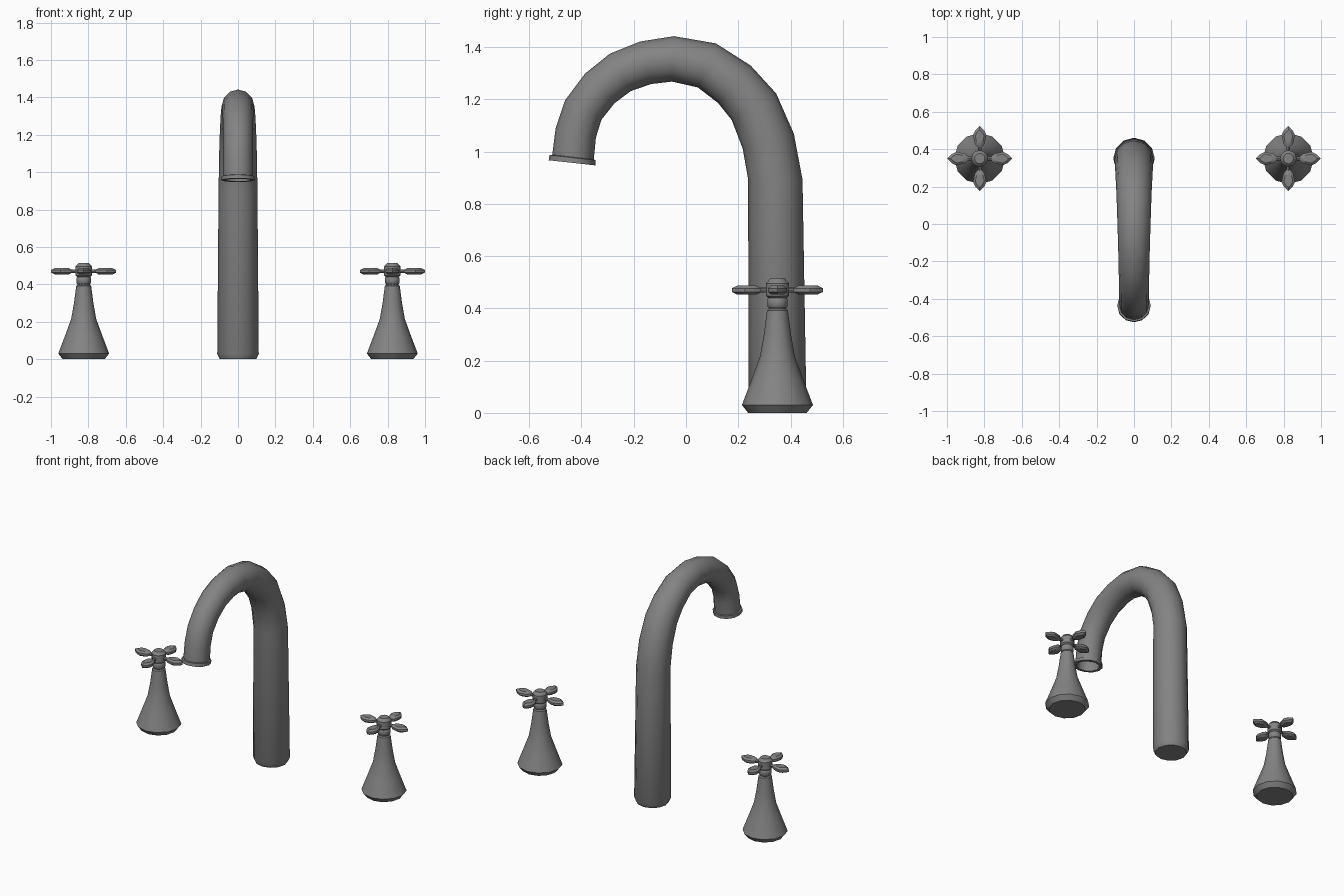
import bpy, bmesh
from math import radians, cos, sin, pi, atan2
from mathutils import Vector, Matrix

cube = bpy.data.objects.get("Cube")
if cube:
    bpy.data.objects.remove(cube, do_unlink=True)

metal = bpy.data.materials.new("brushed grey metal")
metal.use_nodes = True
GREY = (0.23, 0.23, 0.23, 1)
metal.diffuse_color = GREY
metal.node_tree.nodes["Principled BSDF"].inputs["Base Color"].default_value = GREY

SIDES = 12
BACK = 0.35      # y of the mounting line
HANDLE_X = 0.825


def finish(name, bm, location=(0, 0, 0), angle=40):
    bmesh.ops.recalc_face_normals(bm, faces=bm.faces)
    mesh = bpy.data.meshes.new(name)
    bm.to_mesh(mesh)
    bm.free()
    mesh.materials.append(metal)
    obj = bpy.data.objects.new(name, mesh)
    bpy.context.collection.objects.link(obj)
    obj.location = location
    bpy.ops.object.select_all(action='DESELECT')
    obj.select_set(True)
    bpy.context.view_layer.objects.active = obj
    bpy.ops.object.shade_smooth_by_angle(angle=radians(angle))
    return obj


def bridge(bm, loops):
    """Skin a list of equal vertex loops and cap both ends."""
    for a, b in zip(loops, loops[1:]):
        for i in range(len(a)):
            j = (i + 1) % len(a)
            bm.faces.new((a[i], a[j], b[j], b[i]))
    bm.faces.new(loops[0])
    bm.faces.new(loops[-1])


def loft(bm, rings):
    """Rings are (y, z, radius, lean) circles, lean turning about x."""
    loops = []
    for y, z, r, lean in rings:
        place = Matrix.Translation((0, y, z)) @ Matrix.Rotation(lean, 4, 'X')
        loops.append([bm.verts.new(place @ Vector((r * cos(t), r * sin(t), 0)))
                      for t in (2 * pi * k / SIDES for k in range(SIDES))])
    bridge(bm, loops)


def lathe(name, profile, location):
    bm = bmesh.new()
    loft(bm, [(0, z, r, 0) for r, z in profile])
    return finish(name, bm, location)


# Spout: tapering swan neck, given as centre y, z and radius
path = [(0.342, 0.893, 0.104), (0.315, 1.04, 0.102), (0.26, 1.172, 0.099),
        (0.185, 1.258, 0.095), (0.08, 1.33, 0.091), (-0.05, 1.355, 0.087),
        (-0.155, 1.34, 0.084), (-0.252, 1.303, 0.082), (-0.33, 1.242, 0.08),
        (-0.393, 1.16, 0.079), (-0.422, 1.071, 0.079), (-0.433, 0.975, 0.08)]
rings = [(BACK, 0, 0.097, 0), (BACK, 0.028, 0.111, 0)]
for i, (y, z, r) in enumerate(path):
    y0, z0, _ = path[max(i - 1, 0)]
    y1, z1, _ = path[min(i + 1, len(path) - 1)]
    lean = 0 if i == 0 else atan2(-(y1 - y0), z1 - z0)
    rings.append((y, z, r, lean))
bm = bmesh.new()
loft(bm, rings)
bm.faces.ensure_lookup_table()
bmesh.ops.delete(bm, geom=[bm.faces[-1]], context='FACES_ONLY')  # open mouth
finish("spout", bm)

# Collar and recessed outlet at the mouth
tip = lathe("spout_collar", [(0.066, 0.04), (0.07, -0.02), (0.09, -0.02),
                             (0.089, 0), (0.076, 0.003), (0.072, 0.045)],
            (0, -0.434, 0.977))
tip.rotation_euler.x = -0.11

# Handles: flared base, hub and four petal-shaped arms
base = [(0.112, 0), (0.136, 0.03), (0.1, 0.125), (0.067, 0.215),
        (0.052, 0.3), (0.04, 0.392), (0.033, 0.398), (0.033, 0.405)]
hub = [(0.034, 0.402), (0.039, 0.408), (0.039, 0.435), (0.035, 0.44),
       (0.044, 0.448), (0.044, 0.496), (0.028, 0.514)]
petal = [(0.062, -0.012), (0.08, -0.026), (0.125, -0.036), (0.15, -0.024),
         (0.174, 0), (0.15, 0.024), (0.125, 0.036), (0.08, 0.026), (0.062, 0.012)]
layers = [(-0.017, 0.66), (-0.007, 1), (0.007, 1), (0.017, 0.66)]


def cross_arms(name, location):
    bm = bmesh.new()
    middle = 0.115
    for k in range(4):
        turn = Matrix.Rotation(k * pi / 2, 4, 'Z')
        bridge(bm, [[bm.verts.new(turn @ Vector((middle + (x - middle) * s, y * s, z)))
                     for x, y in petal] for z, s in layers])
        stem = Matrix.Translation((0.05, 0, 0)) @ Matrix.Rotation(pi / 2, 4, 'Y')
        bmesh.ops.create_cone(bm, cap_ends=True, segments=8, radius1=0.01,
                              radius2=0.01, depth=0.06, matrix=turn @ stem)
    return finish(name, bm, location, 30)


for side, x in (("left", HANDLE_X), ("right", -HANDLE_X)):
    lathe(side + "_handle_base", base, (x, BACK, 0))
    lathe(side + "_handle_hub", hub, (x, BACK, 0))
    cross_arms(side + "_handle_arms", (x, BACK, 0.47))
